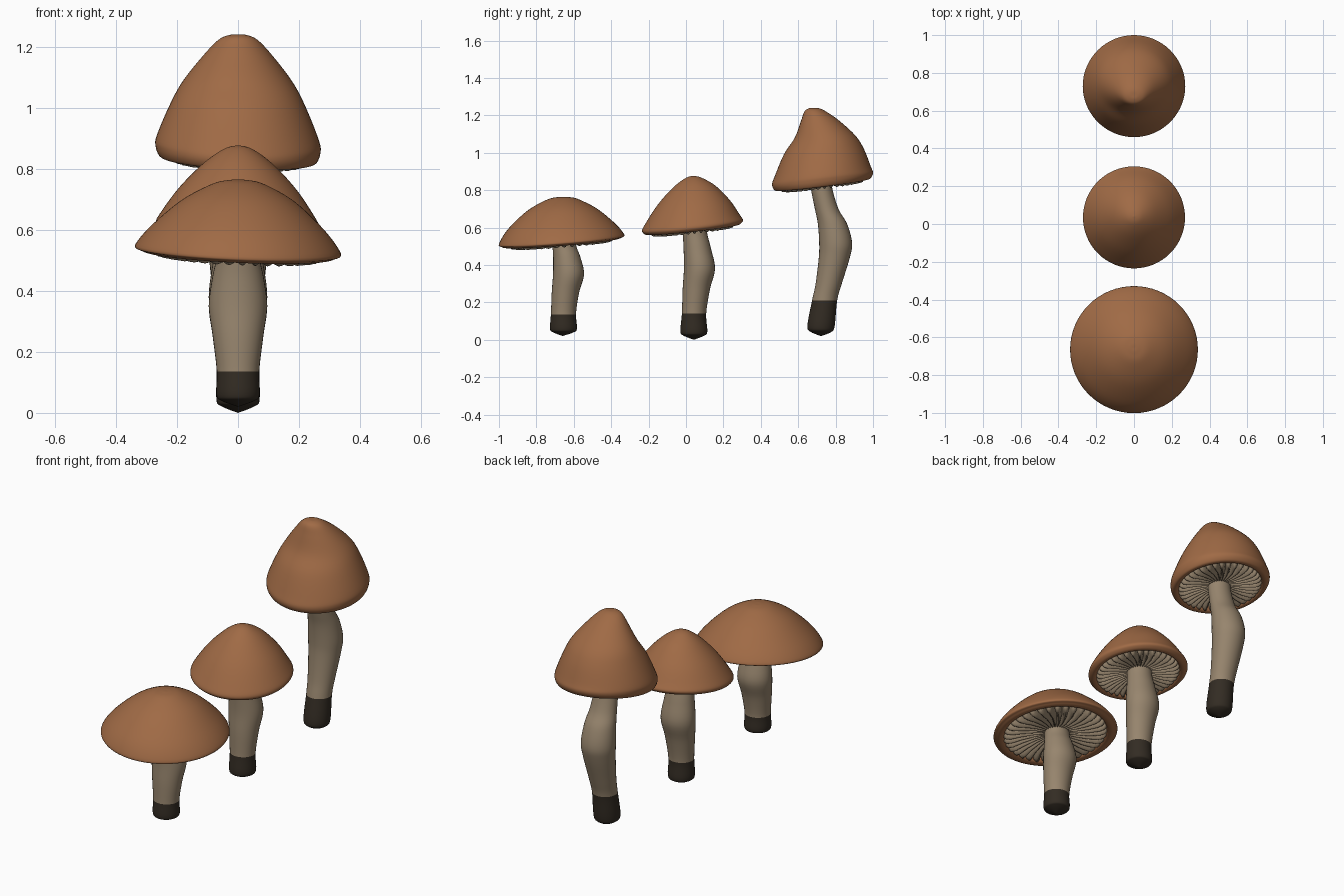
import bpy, bmesh, math


def material(name, rgb):
    m = bpy.data.materials.new(name)
    m.diffuse_color = (*rgb, 1)
    return m


BROWN = material("cap_brown", (0.35, 0.145, 0.06))
TAN = material("stem_tan", (0.31, 0.235, 0.155))
DARK = material("root_dark", (0.033, 0.025, 0.017))


def spline(keys, steps=5):
    # Catmull-Rom through rows of numbers
    p = [keys[0]] + list(keys) + [keys[-1]]
    out = []
    for i in range(1, len(p) - 2):
        for s in range(steps):
            t = s / steps
            out.append(tuple(
                0.5 * (2 * b + (c - a) * t + (2 * a - 5 * b + 4 * c - d) * t * t
                       + (3 * b - a - 3 * c + d) * t ** 3)
                for a, b, c, d in zip(p[i - 1], p[i], p[i + 1], p[i + 2])))
    out.append(tuple(keys[-1]))
    return out


def loft(name, rings, mats, closed=True, rule=None):
    # rings: lists of equally many points
    bm = bmesh.new()
    loops = [[bm.verts.new(co) for co in ring] for ring in rings]
    n = len(loops[0])
    for a, b in zip(loops, loops[1:]):
        for i in range(n):
            j = (i + 1) % n
            f = bm.faces.new((a[i], a[j], b[j], b[i]))
            if rule:
                f.material_index = rule(f.calc_center_median())
    if closed:
        f = bm.faces.new(loops[-1])
        if rule:
            f.material_index = rule(f.calc_center_median())
    bmesh.ops.remove_doubles(bm, verts=bm.verts, dist=1e-5)
    bmesh.ops.recalc_face_normals(bm, faces=bm.faces)
    me = bpy.data.meshes.new(name)
    bm.to_mesh(me)
    bm.free()
    for m in mats:
        me.materials.append(m)
    ob = bpy.data.objects.new(name, me)
    bpy.context.collection.objects.link(ob)
    bpy.ops.object.select_all(action='DESELECT')
    ob.select_set(True)
    bpy.context.view_layer.objects.active = ob
    bpy.ops.object.shade_smooth_by_angle(angle=math.radians(50))
    return ob


def cap(name, R, cy, z0, top, tx, ty):
    # lip underneath, then the dome rows (z, rx, ry, y centre)
    lip = [(0.80, 0.035), (0.84, 0.004), (0.90, -0.004), (0.96, 0.002)]
    keys = [(z0 + dz, k * R, k * R, cy) for k, dz in lip] + top
    height = top[-1][0] - z0
    rings = []
    for z, rx, ry, c in spline(keys):
        w = min(1, 1 - (z - z0) / height)
        ring = []
        for i in range(64):
            a = math.tau * i / 64
            x, y = rx * math.cos(a), c + ry * math.sin(a)
            ring.append((x, y, z + w * (tx * x + ty * (y - cy))))
        rings.append(ring)
    return loft(name, rings, [BROWN], closed=False)


def gills(name, R, cy, z0, tx, ty, count=36, per=6):
    # fluted underside with broad ridges and narrow gaps
    rows = [(0.86, 0.035, 0.035), (0.84, 0.0, 0.035), (0.80, -0.014, 0.03),
            (0.72, -0.018, 0.025), (0.55, -0.012, 0.02), (0.35, -0.004, 0.018),
            (0.15, 0.004, 0.012)]
    rings = []
    for k, ridge, valley in rows:
        ring = []
        for i in range(count * per):
            u = abs(math.sin(math.pi * i / per)) ** 0.6
            a = math.tau * i / (count * per) + 0.06 * math.sin(5 * k)
            x, y = k * R * math.cos(a), k * R * math.sin(a)
            z = z0 + valley + (ridge - valley) * u
            ring.append((x, cy + y, z + tx * x + ty * y))
        rings.append(ring)
    return loft(name, rings, [TAN])


def stem(name, keys, dark_z):
    # rows (z, y centre, rx, ry), extra ring where the dark root ends
    rows = spline(keys)
    for a, b in zip(rows, rows[1:]):
        if a[0] < dark_z < b[0]:
            t = (dark_z - a[0]) / (b[0] - a[0])
            rows.append(tuple(p + (q - p) * t for p, q in zip(a, b)))
            break
    rows.sort()
    rings = [[(rx * math.cos(math.tau * i / 32), c + ry * math.sin(math.tau * i / 32), z)
              for i in range(32)] for z, c, rx, ry in rows]
    return loft(name, rings, [TAN, DARK], rule=lambda p: int(p.z < dark_z))


# Short wide mushroom at the front
cap("front_cap", 0.335, -0.665, 0.52, [
    (0.537, 0.337, 0.335, -0.665), (0.605, 0.285, 0.288, -0.665),
    (0.695, 0.185, 0.187, -0.66), (0.75, 0.085, 0.085, -0.657),
    (0.763, 0.03, 0.03, -0.655), (0.764, 0, 0, -0.655)], -0.045, 0.08)
gills("front_gills", 0.335, -0.665, 0.52, -0.045, 0.08)
stem("front_stem", [
    (0.02, -0.66, 0, 0), (0.04, -0.656, 0.055, 0.055), (0.06, -0.655, 0.071, 0.072),
    (0.14, -0.655, 0.07, 0.067), (0.25, -0.645, 0.083, 0.073),
    (0.35, -0.628, 0.096, 0.083), (0.44, -0.637, 0.085, 0.073),
    (0.50, -0.65, 0.073, 0.064), (0.57, -0.655, 0.07, 0.062)], 0.135)

# Middle mushroom
cap("middle_cap", 0.27, 0.035, 0.592, [
    (0.612, 0.27, 0.27, 0.035), (0.645, 0.255, 0.252, 0.036),
    (0.735, 0.192, 0.192, 0.043), (0.82, 0.11, 0.112, 0.047),
    (0.866, 0.044, 0.042, 0.042), (0.877, 0, 0, 0.04)], -0.045, 0.11)
gills("middle_gills", 0.27, 0.035, 0.592, -0.045, 0.11)
stem("middle_stem", [
    (0.0, 0.042, 0, 0), (0.022, 0.042, 0.055, 0.055), (0.045, 0.042, 0.071, 0.072),
    (0.14, 0.043, 0.069, 0.065), (0.27, 0.055, 0.082, 0.073),
    (0.38, 0.072, 0.096, 0.083), (0.49, 0.06, 0.083, 0.073),
    (0.57, 0.048, 0.072, 0.065), (0.64, 0.045, 0.07, 0.062)], 0.14)

# Tall mushroom at the back, its crown leaning forward over a dent
cap("back_cap", 0.27, 0.73, 0.832, [
    (0.862, 0.27, 0.27, 0.73), (0.90, 0.266, 0.257, 0.731),
    (1.007, 0.222, 0.213, 0.737), (1.088, 0.178, 0.16, 0.742),
    (1.173, 0.112, 0.10, 0.715), (1.222, 0.065, 0.056, 0.69),
    (1.238, 0.03, 0.026, 0.685), (1.24, 0, 0, 0.684)], -0.045, 0.125)
gills("back_gills", 0.27, 0.73, 0.832, -0.045, 0.125)
stem("back_stem", [
    (0.02, 0.722, 0, 0), (0.042, 0.722, 0.053, 0.055), (0.075, 0.722, 0.07, 0.073),
    (0.21, 0.741, 0.068, 0.067), (0.30, 0.763, 0.074, 0.07),
    (0.44, 0.793, 0.088, 0.083), (0.52, 0.80, 0.094, 0.088),
    (0.62, 0.783, 0.086, 0.078), (0.70, 0.752, 0.074, 0.063),
    (0.81, 0.725, 0.066, 0.057), (0.88, 0.722, 0.064, 0.056)], 0.21)
